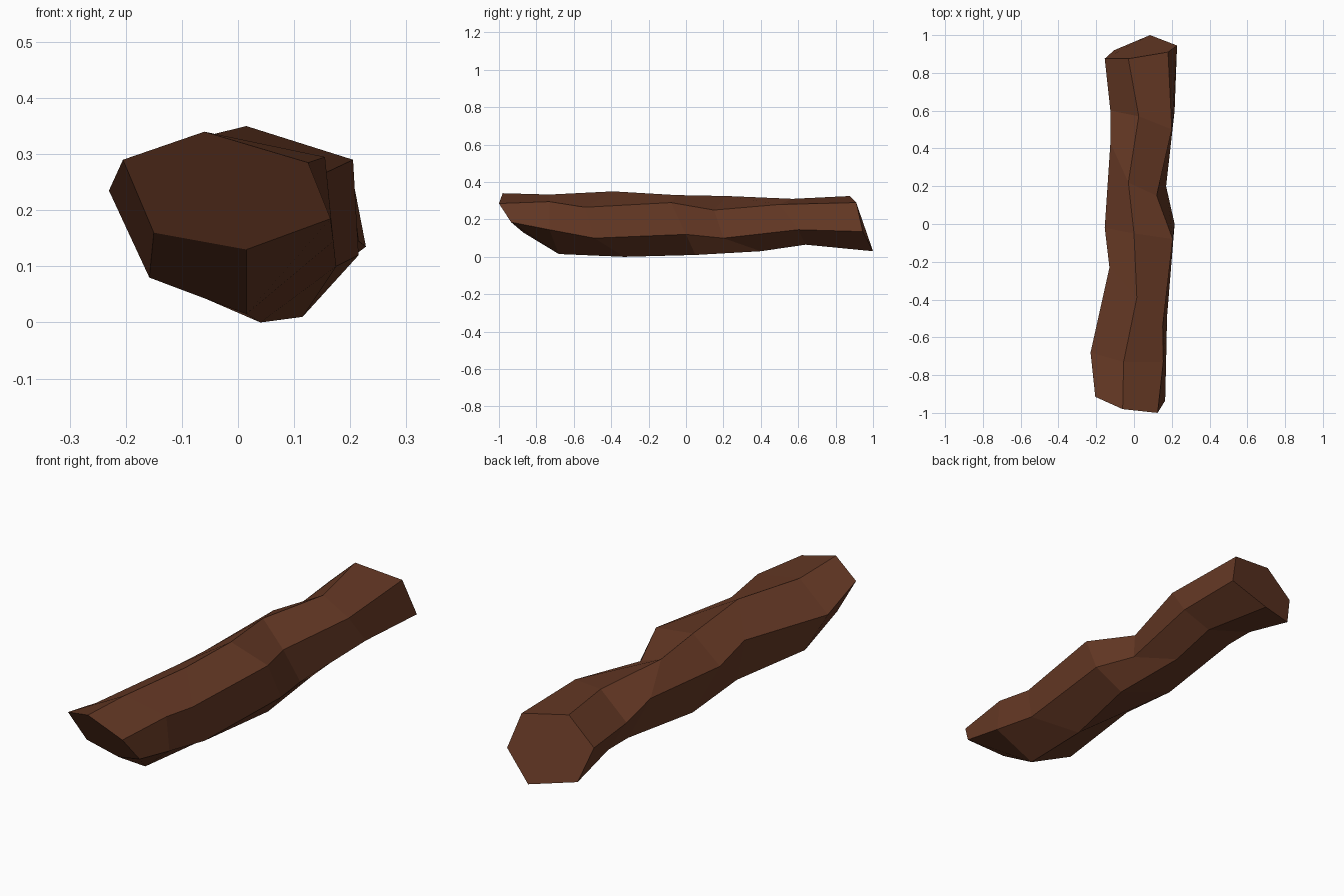
import bpy
import bmesh

# Remove the default cube
cube = bpy.data.objects.get("Cube")
if cube:
    bpy.data.objects.remove(cube, do_unlink=True)


def make_material(name, color):
    """One flat colour for viewport and render."""
    material = bpy.data.materials.new(name)
    material.use_nodes = True
    material.diffuse_color = color
    shader = material.node_tree.nodes["Principled BSDF"]
    shader.inputs["Base Color"].default_value = color
    shader.inputs["Roughness"].default_value = 0.9
    return material


def loft_ridges(name, ridges, material):
    """Skin a closed, flat-shaded body over ridge lines running along its length."""
    bm = bmesh.new()
    rails = [[bm.verts.new(point) for point in ridge] for ridge in ridges]

    # Side facets between each ridge and its neighbour
    for index, rail in enumerate(rails):
        neighbour = rails[(index + 1) % len(rails)]
        for step in range(len(rail) - 1):
            bm.faces.new((rail[step], rail[step + 1],
                          neighbour[step + 1], neighbour[step]))

    # Slanted cut ends
    bm.faces.new([rail[0] for rail in rails])
    bm.faces.new([rail[-1] for rail in rails])
    bmesh.ops.recalc_face_normals(bm, faces=bm.faces)

    mesh = bpy.data.meshes.new(name)
    bm.to_mesh(mesh)
    bm.free()
    mesh.materials.append(material)
    body = bpy.data.objects.new(name, mesh)
    bpy.context.collection.objects.link(body)
    return body


# Six crooked ridges of the log, each running from the front end to the back end
top = [(-.06, -.98, .34), (-.055, -.73, .333), (.015, -.39, .35), (0, -.05, .33),
       (-.03, .22, .325), (.025, .57, .31), (-.03, .875, .325)]
upper_left = [(.125, -1, .285), (.155, -.73, .295), (.152, -.54, .265), (.205, -.08, .29),
              (.12, .15, .25), (.2, .5, .28), (.18, .91, .29)]
lower_left = [(.165, -.935, .185), (.17, -.73, .145), (.175, -.49, .1), (.215, 0, .12),
              (.17, .2, .1), (.215, .6, .145), (.228, .945, .135)]
bottom = [(.015, -.87, .13), (.015, -.68, .015), (.04, -.33, 0), (.115, .05, .01),
          (.09, .4, .03), (.11, .64, .065), (.085, 1, .03)]
lower_right = [(-.15, -.86, .16), (-.158, -.62, .08), (-.12, -.19, .1), (-.11, .11, .065),
               (-.09, .54, .11), (-.09, .68, .11), (-.105, .92, .06)]
upper_right = [(-.205, -.915, .29), (-.23, -.68, .235), (-.13, -.23, .265), (-.155, -.02, .235),
               (-.125, .43, .255), (-.125, .6, .21), (-.155, .875, .21)]

bark = make_material("bark_brown", (.13, .04, .018, 1))
loft_ridges("log", [top, upper_left, lower_left, bottom, lower_right, upper_right], bark)
